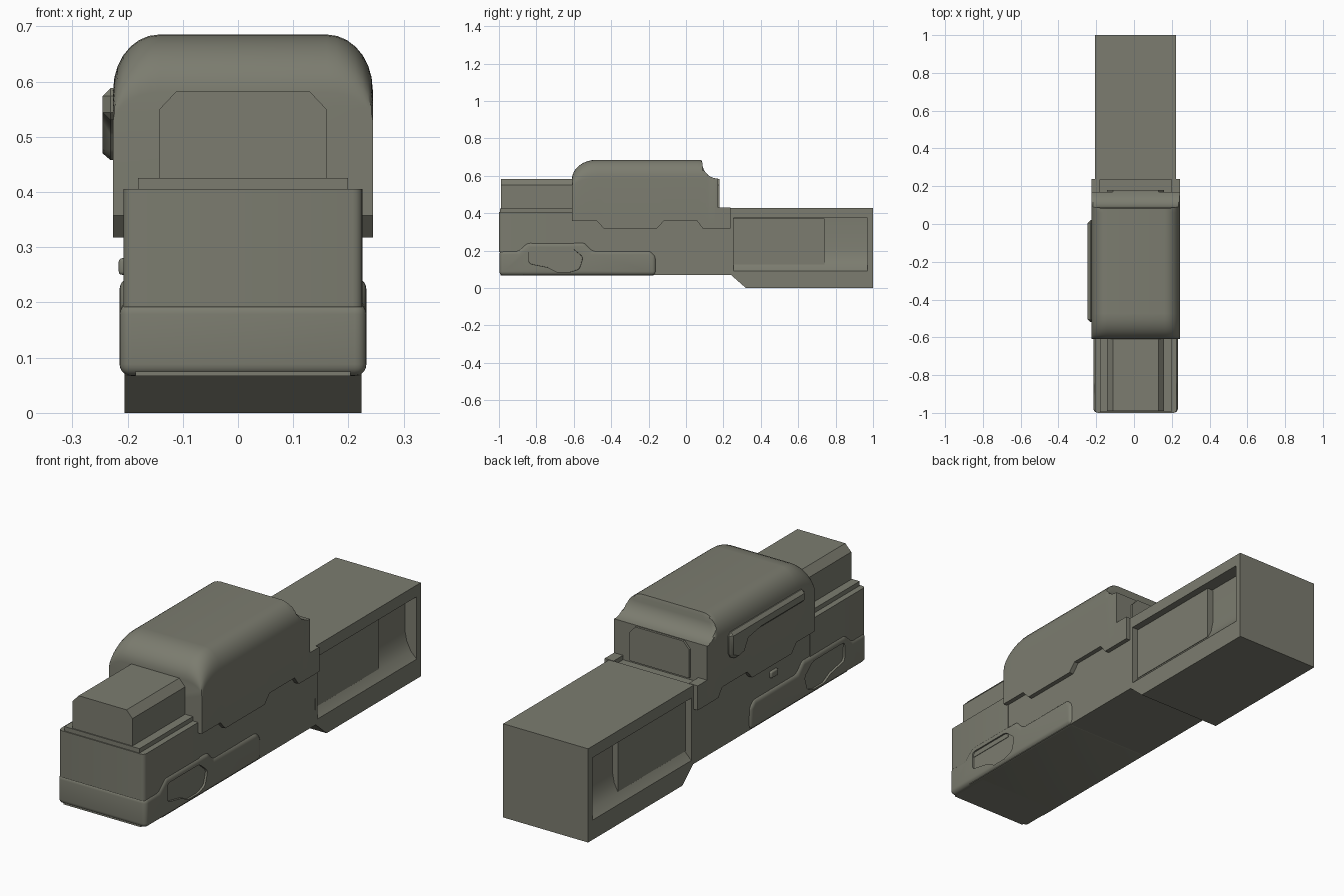
import bpy, bmesh, math

if "Cube" in bpy.data.objects:
    bpy.data.objects.remove(bpy.data.objects["Cube"])

C = 0.009  # centre plane of the body (side handle shifts the bounds)
mat = bpy.data.materials.new("olive_grey")
mat.diffuse_color = (0.20, 0.202, 0.16, 1)
mat.use_nodes = True
mat.node_tree.nodes["Principled BSDF"].inputs["Base Color"].default_value = mat.diffuse_color


def finish(name, bm):
    bmesh.ops.recalc_face_normals(bm, faces=bm.faces)
    me = bpy.data.meshes.new(name)
    bm.to_mesh(me)
    bm.free()
    me.materials.append(mat)
    ob = bpy.data.objects.new(name, me)
    bpy.context.collection.objects.link(ob)
    return ob


def apply_mod(ob, mod):
    bpy.context.view_layer.objects.active = ob
    bpy.ops.object.modifier_apply(modifier=mod.name)


def prism(name, pts, axis, lo, hi, bevel=0, seg=3):
    """Extrude a 2D outline: axis 'x' takes (y, z), axis 'y' takes (x, z)."""
    bm = bmesh.new()
    put = (lambda p, a: (a, p[0], p[1])) if axis == 'x' else (lambda p, a: (p[0], a, p[1]))
    A = [bm.verts.new(put(p, lo)) for p in pts]
    B = [bm.verts.new(put(p, hi)) for p in pts]
    n = len(pts)
    bm.faces.new(A)
    bm.faces.new(B[::-1])
    for i in range(n):
        bm.faces.new((A[i], B[i], B[(i + 1) % n], A[(i + 1) % n]))
    ob = finish(name, bm)
    if bevel:
        m = ob.modifiers.new("bevel", 'BEVEL')
        m.width, m.segments, m.limit_method = bevel, seg, 'ANGLE'
        m.angle_limit = math.radians(35)
        apply_mod(ob, m)
    return ob


def box(name, x0, x1, y0, y1, z0, z1, bevel=0):
    return prism(name, [(y0, z0), (y1, z0), (y1, z1), (y0, z1)], 'x', x0, x1, bevel)


def cut(ob, cutter):
    cutter.hide_render = True
    m = ob.modifiers.new("cut", 'BOOLEAN')
    m.operation, m.solver, m.object = 'DIFFERENCE', 'EXACT', cutter
    apply_mod(ob, m)
    bpy.data.objects.remove(cutter)


# rear stock with a recess on each side and a filler panel inside it
H = 0.2145
stock = prism("rear_stock", [(0.24, 0.07), (0.32, 0), (1, 0), (1, 0.428), (0.235, 0.428)],
              'x', C - H, C + H)
for s in (-1, 1):
    sec = [(C + s * x, z) for x, z in
           ((H + .03, .375), (H - .06, .375), (H - .06, .21), (H - .05, .16), (H - .03, .12),
            (H, .09), (H + .03, .09))]
    cut(stock, prism("recess_cutter", sec, 'y', 0.255, 0.97))
    xs = sorted((C + s * 0.1, C + s * (H - 0.03)))
    box("stock_panel", xs[0], xs[1], 0.25, 0.74, 0.125, 0.372)

# middle frame
prism("middle_frame", [(-.87, .068), (.25, .068), (.25, .41), (-.6, .41), (-.6, .36), (-.72, .36),
                       (-.76, .32), (-.855, .31), (-.87, .245)], 'x', C - .214, C + .214)
box("frame_button", C - .225, C - .2, -.36, -.31, .25, .28, .006)

# front nose: upper block with rounded uprights, recessed core, thin step plate
nose = prism("front_nose", [(-1, .192), (-.6, .192), (-.6, .405), (-1, .405)], 'x', C - .2165, C + .2165)
bm = bmesh.new()
bm.from_mesh(nose.data)
upright = [e for e in bm.edges if all(v.co.y < -.99 for v in e.verts)
           and abs(e.verts[0].co.x - e.verts[1].co.x) < .01]
bmesh.ops.bevel(bm, geom=upright, offset=.018, segments=4, profile=.5, affect='EDGES')
bm.to_mesh(nose.data)
bm.free()
box("nose_core", C - .195, C + .195, -.993, -.8, .067, .2)
box("nose_step_plate", C - .19, C + .19, -.995, -.6, .4, .425)

# slide block running through the housing, chamfered top corners
w = 0.151
prism("slide_block", [(C - w, .42), (C + w, .42), (C + w, .55), (C + w - .03, .582),
                      (C - w + .03, .582), (C - w, .55)], 'y', -.99, .18)

# lower grip shell with a rounded dimple on both sides
G = 0.2235
grip = prism("lower_grip", [(-.998, .067), (-.16, .067), (-.16, .17), (-.19, .2), (-.5, .2),
                            (-.54, .245), (-.85, .245), (-.9, .2), (-.998, .2)],
             'x', C - G, C + G, .03, 5)
dimple = [(-.84, .215), (-.61, .215), (-.55, .165), (-.57, .1), (-.62, .085),
          (-.69, .085), (-.74, .11), (-.84, .13)]
for s in (-1, 1):
    xs = sorted((C + s * (G - .022), C + s * (G + .05)))
    cut(grip, prism("dimple_cutter", dimple, 'x', xs[0], xs[1], .015, 3))

# upper housing: arch sections lofted along y, round front, cove at the rear
W, RX, RZ = 0.235, 0.083, 0.1
bottom = [(-.61, .357), (-.475, .357), (-.44, .318), (-.155, .318), (-.12, .357), (.06, .357),
          (.09, .318), (.17, .318)]


def z_low(y):
    for (a, za), (b, zb) in zip(bottom, bottom[1:]):
        if y <= b:
            return za + (zb - za) * (y - a) / (b - a)
    return bottom[-1][1]


stations = []
for i in range(9):
    t = i / 8 * math.pi / 2
    stations.append((-.48 - .13 * math.cos(t), .58 + .105 * math.sin(t)))
stations += [(y, .685) for y, z in bottom[1:6]] + [(.082, .685)]
for i in range(8):
    t = i / 7 * math.pi / 2
    stations.append((.17 - .083 * math.cos(t), .67 - .085 * math.sin(t)))
stations.sort(key=lambda p: p[0])

bm = bmesh.new()
rings = []
for y, zt in stations:
    rear = y > 0
    # the rear cove slices the full arch; the front shrinks its corner instead
    arch = .685 if rear else zt
    rz = RZ if rear else .05 + .05 * (zt - .58) / .105
    half = [(W, z_low(y))]
    for i in range(8):
        t = i / 7 * math.pi / 2
        z = min(zt - i * 1e-5, arch - rz + rz * math.sin(t)) if rear else arch - rz + rz * math.sin(t)
        half.append((W - RX + RX * math.cos(t), z))
    pts = half + [(-x, z) for x, z in reversed(half)]
    rings.append([bm.verts.new((C + x, y, z)) for x, z in pts])
for a, b in zip(rings, rings[1:]):
    for i in range(len(a)):
        j = (i + 1) % len(a)
        bm.faces.new((a[i], a[j], b[j], b[i]))
bm.faces.new(rings[0])
bm.faces.new(rings[-1][::-1])
finish("upper_housing", bm)

# rear lugs of the housing
for s in (-1, 1):
    xs = sorted((C + s * .19, C + s * W))
    box("rear_lug", xs[0], xs[1], .165, .238, .318, .43)

# side handle rail on the left, edges chamfered
prism("side_handle", [(-.52, .53), (-.52, .588), (.02, .588), (.02, .48), (-.03, .455), (-.08, .465),
                      (-.11, .515), (-.2, .53)], 'x', -.245, -.2, .014, 1)

# smooth shading with sharp edges kept
bpy.ops.object.select_all(action='DESELECT')
for ob in bpy.context.scene.objects:
    ob.select_set(True)
    bpy.context.view_layer.objects.active = ob
bpy.ops.object.shade_smooth_by_angle(angle=math.radians(32))
